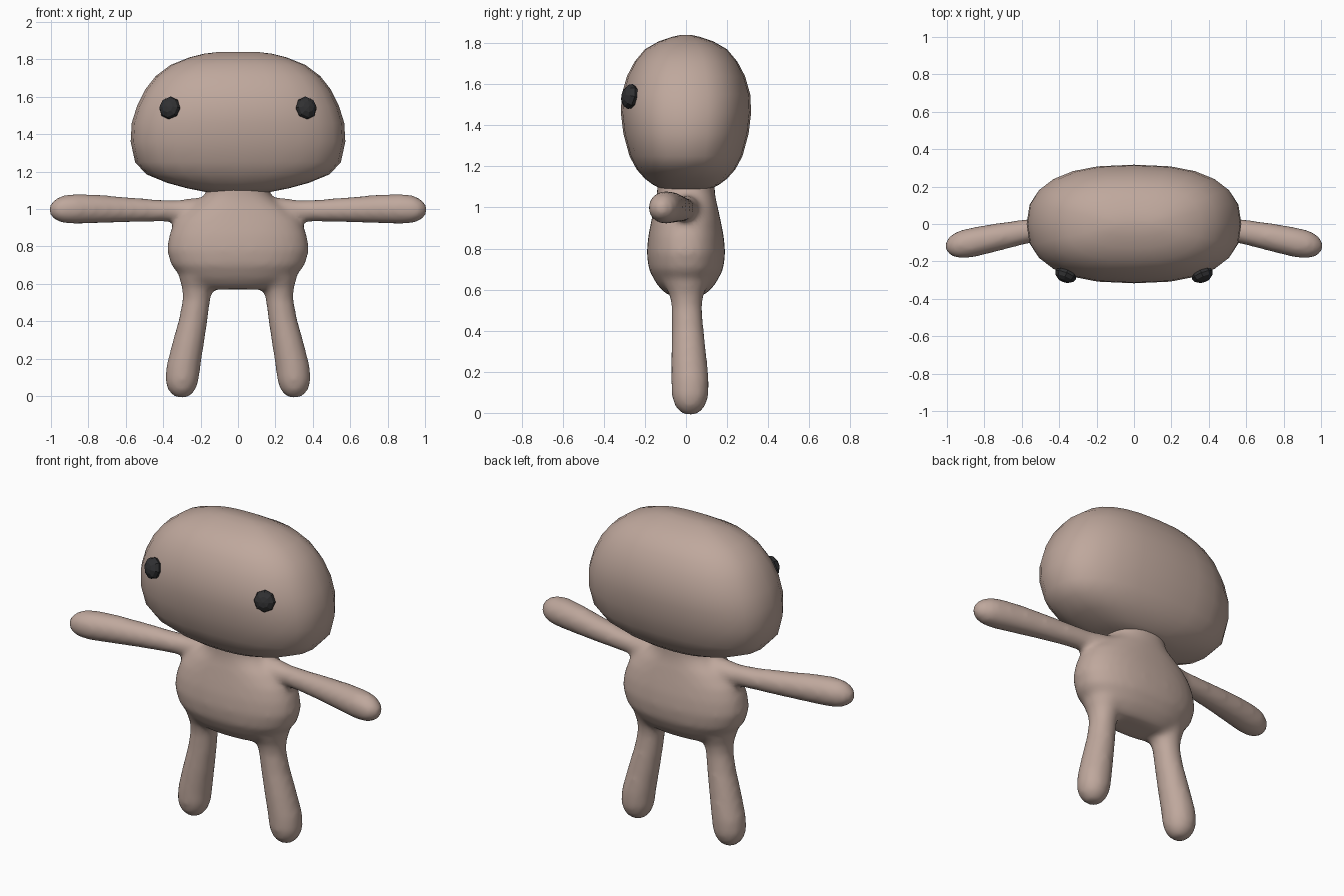
import bpy
import bmesh
import math
from mathutils import Vector, Matrix

default_cube = bpy.data.objects.get("Cube")
if default_cube:
    bpy.data.objects.remove(default_cube, do_unlink=True)


def make_material(name, colour):
    material = bpy.data.materials.new(name)
    material.use_nodes = True
    material.diffuse_color = (*colour, 1)
    shader = material.node_tree.nodes["Principled BSDF"]
    shader.inputs["Base Color"].default_value = (*colour, 1)
    shader.inputs["Roughness"].default_value = 0.8
    return material


def signed_power(value, exponent):
    return math.copysign(abs(value) ** exponent, value)


def loft(bm, sections, across, along, segments=24, roundness=2.0):
    """Skin closed rings; each section is (centre, half size across, half size along)."""
    rings = []
    for centre, a, b in sections:
        ring = []
        for i in range(segments):
            angle = math.tau * i / segments
            u = a * signed_power(math.cos(angle), 2 / roundness)
            v = b * signed_power(math.sin(angle), 2 / roundness)
            ring.append(bm.verts.new(Vector(centre) + across * u + along * v))
        rings.append(ring)
    faces = [bm.faces.new(rings[0]), bm.faces.new(rings[-1])]
    for low, high in zip(rings, rings[1:]):
        for i in range(segments):
            j = (i + 1) % segments
            faces.append(bm.faces.new((low[i], low[j], high[j], high[i])))
    bmesh.ops.recalc_face_normals(bm, faces=faces)


def finish(bm, name, material, smooth=True):
    mesh = bpy.data.meshes.new(name)
    bm.to_mesh(mesh)
    bm.free()
    mesh.materials.append(material)
    for face in mesh.polygons:
        face.use_smooth = smooth
    obj = bpy.data.objects.new(name, mesh)
    bpy.context.collection.objects.link(obj)
    return obj


X, Y, Z = Vector((1, 0, 0)), Vector((0, 1, 0)), Vector((0, 0, 1))
skin = make_material("warm beige skin", (0.52, 0.39, 0.335))
black = make_material("charcoal eyes", (0.03, 0.03, 0.032))

# Head: wide rounded block, heavier towards the cheeks
head_profile = [
    (1.09, 0.17, 0.12), (1.11, 0.27, 0.16), (1.14, 0.38, 0.2), (1.185, 0.49, 0.24),
    (1.25, 0.55, 0.275), (1.36, 0.574, 0.305), (1.46, 0.568, 0.317),
    (1.55, 0.54, 0.313), (1.64, 0.495, 0.287), (1.71, 0.44, 0.25),
    (1.77, 0.36, 0.2), (1.81, 0.26, 0.13), (1.83, 0.18, 0.07), (1.84, 0.1, 0.025),
]
bm = bmesh.new()
loft(bm, [((0, 0, z), a, b) for z, a, b in head_profile], X, Y, 24, 2.5)
finish(bm, "head", skin)

# Body: torso, arms and legs fused into one soft skin
bm = bmesh.new()
torso_profile = [
    (0.57, 0.2, 0.08), (0.59, 0.25, 0.11), (0.63, 0.3, 0.145), (0.7, 0.357, 0.182),
    (0.78, 0.38, 0.191), (0.86, 0.368, 0.184), (0.93, 0.34, 0.17),
    (1.0, 0.27, 0.155), (1.04, 0.21, 0.145), (1.08, 0.17, 0.14), (1.14, 0.17, 0.14),
]
loft(bm, [((0, 0, z), a, b) for z, a, b in torso_profile], X, Y, 40, 2.3)

# Leg: height, sideways centre, depth centre, radius
leg_profile = [
    (-0.01, 0.3, 0.02, 0.02), (0.0, 0.3, 0.02, 0.045), (0.03, 0.301, 0.02, 0.073),
    (0.08, 0.3, 0.02, 0.09), (0.16, 0.292, 0.02, 0.092), (0.28, 0.267, 0.014, 0.086),
    (0.42, 0.237, 0.008, 0.077), (0.52, 0.222, 0.004, 0.074),
    (0.58, 0.215, 0.002, 0.085), (0.63, 0.205, 0, 0.11), (0.7, 0.2, 0, 0.12),
]
# Arm: sideways distance, depth centre, height, radius
arm_profile = [
    (0.15, 0, 0.985, 0.08), (0.25, 0, 0.987, 0.07), (0.33, -0.005, 0.99, 0.057),
    (0.45, -0.02, 0.992, 0.06), (0.6, -0.045, 0.996, 0.068), (0.75, -0.075, 1, 0.077),
    (0.87, -0.1, 1, 0.081), (0.94, -0.11, 0.998, 0.074), (0.98, -0.115, 0.996, 0.055),
    (1.0, -0.117, 0.996, 0.035), (1.01, -0.118, 0.996, 0.015),
]
for side in (1, -1):
    loft(bm, [((side * x, y, z), r, r) for z, x, y, r in leg_profile], X, Y)
    loft(bm, [((side * x, y, z), r, r) for x, y, z, r in arm_profile], Y, Z)
body = finish(bm, "body", skin)
remesh = body.modifiers.new("fuse limbs", 'REMESH')
remesh.mode = 'VOXEL'
remesh.voxel_size = 0.017
remesh.use_smooth_shade = True
soften = body.modifiers.new("soften joints", 'SMOOTH')
soften.factor = 0.5
soften.iterations = 9

# Eyes: small flattened beads set into the face and angled outwards
for side, name in ((1, "left_eye"), (-1, "right_eye")):
    bm = bmesh.new()
    placement = (Matrix.Translation((side * 0.365, -0.272, 1.54))
                 @ Matrix.Rotation(side * math.radians(22), 4, 'Z')
                 @ Matrix.Rotation(math.radians(-12), 4, 'X')
                 @ Matrix.Diagonal((0.06, 0.04, 0.062, 1))
                 @ Matrix.Rotation(math.radians(90), 4, 'X'))
    bmesh.ops.create_uvsphere(bm, u_segments=8, v_segments=6, radius=1, matrix=placement)
    finish(bm, name, black, smooth=False)
